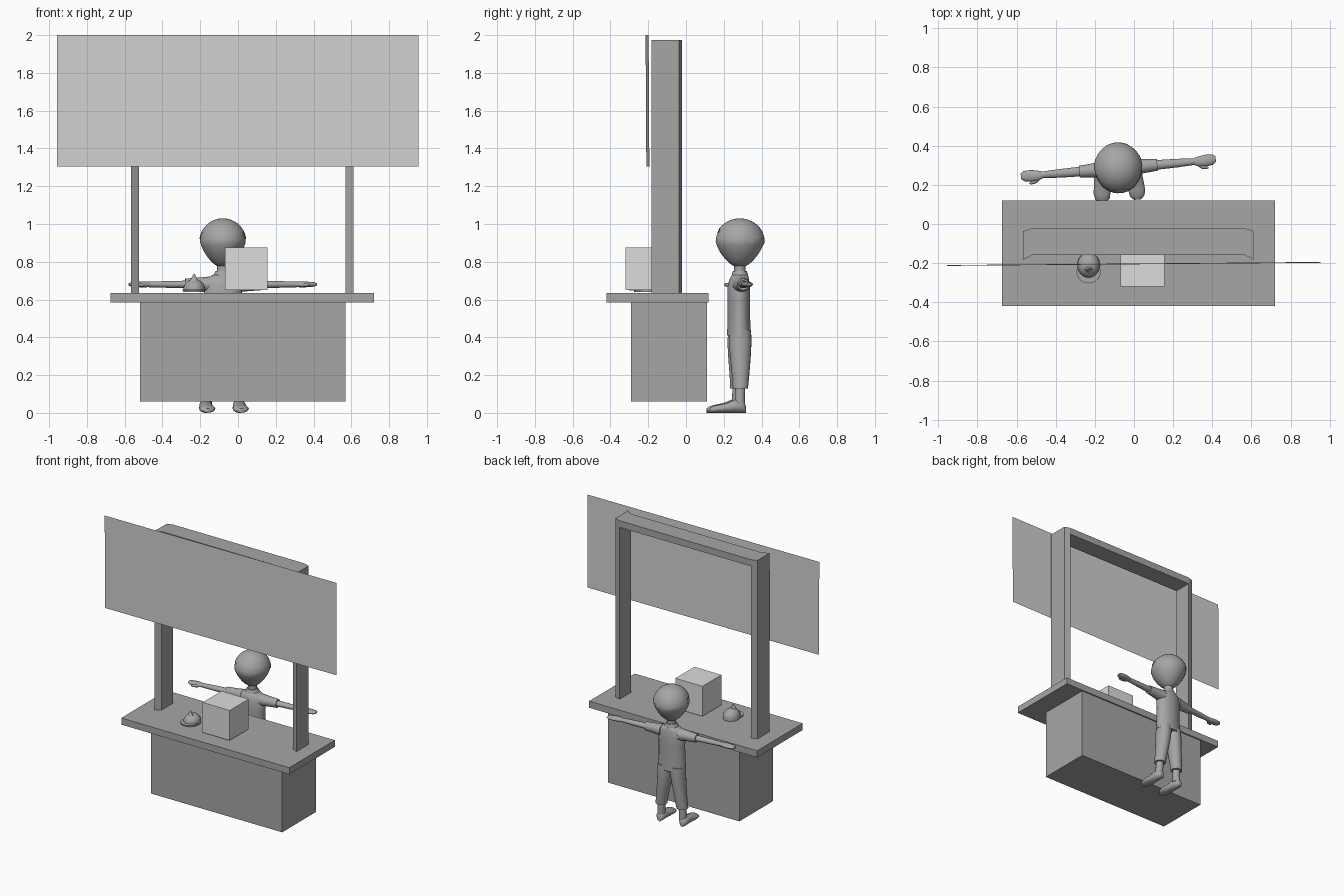
import bpy, bmesh, math
from mathutils import Matrix, Vector

if "Cube" in bpy.data.objects:
    bpy.data.objects.remove(bpy.data.objects["Cube"])


def material(name, v):
    m = bpy.data.materials.new(name)
    m.diffuse_color = (v, v, v, 1)
    m.use_nodes = True
    m.node_tree.nodes["Principled BSDF"].inputs["Base Color"].default_value = m.diffuse_color
    return m


GREY = material("mid_grey", 0.38)
PALE = material("pale_grey", 0.64)
LIGHT = material("light_grey", 0.72)

# the attendant is turned slightly about the vertical
BODY = Matrix.Translation((-0.08, 0.285, 0)) @ Matrix.Rotation(math.radians(5), 4, 'Z')
WORLD = Matrix.Identity(4)


def finish(name, bm, mat, smooth=False, frame=WORLD, angle=50):
    bmesh.ops.recalc_face_normals(bm, faces=bm.faces)
    bmesh.ops.transform(bm, matrix=frame, verts=bm.verts)
    me = bpy.data.meshes.new(name)
    bm.to_mesh(me)
    bm.free()
    me.materials.append(mat)
    ob = bpy.data.objects.new(name, me)
    bpy.context.collection.objects.link(ob)
    if smooth:
        bpy.ops.object.select_all(action='DESELECT')
        ob.select_set(True)
        bpy.context.view_layer.objects.active = ob
        bpy.ops.object.shade_smooth_by_angle(angle=math.radians(angle))
    return ob


def box(name, x, y, z, mat=GREY):
    bm = bmesh.new()
    bmesh.ops.create_cube(bm, size=1)
    for v in bm.verts:
        v.co = Vector([(a + b) / 2 + c * (b - a) for (a, b), c in zip((x, y, z), v.co)])
    return finish(name, bm, mat)


def prism(name, pts, z0, z1, mat=GREY):
    bm = bmesh.new()
    f = bm.faces.new([bm.verts.new((x, y, z0)) for x, y in pts])
    top = bmesh.ops.extrude_face_region(bm, geom=[f])['geom']
    bmesh.ops.translate(bm, vec=(0, 0, z1 - z0),
                        verts=[g for g in top if isinstance(g, bmesh.types.BMVert)])
    return finish(name, bm, mat)


def loft(name, rings, axis='z', frame=BODY, n=20):
    """Elliptical rings (centre x, y, z, radius a, radius b) skinned along an axis."""
    u, w = {'z': ((1, 0, 0), (0, 1, 0)), 'x': ((0, 1, 0), (0, 0, 1)),
            'y': ((1, 0, 0), (0, 0, 1))}[axis]
    u, w = Vector(u), Vector(w)
    bm = bmesh.new()
    loops = []
    for x, y, z, a, b in rings:
        loops.append([bm.verts.new(Vector((x, y, z)) + u * a * math.cos(t) + w * b * math.sin(t))
                      for t in (2 * math.pi * i / n for i in range(n))])
    for p, q in zip(loops, loops[1:]):
        for i in range(n):
            j = (i + 1) % n
            bm.faces.new((p[i], p[j], q[j], q[i]))
    bm.faces.new(loops[0])
    bm.faces.new(loops[-1])
    return finish(name, bm, GREY, True, frame)


# stall: base, counter top and frame
box("stall_base", (-0.52, 0.57), (-0.29, 0.11), (0.06, 0.585))
box("counter_top", (-0.675, 0.72), (-0.42, 0.12), (0.585, 0.635))
for side, xo, xi in (("left", -0.567, -0.523), ("right", 0.612, 0.568)):
    prism(side + "_post", [(xo, -0.183), (xo, -0.037), (xi, -0.022), (xi, -0.16)], 0.635, 1.975)
box("crossbar", (-0.525, 0.57), (-0.158, -0.022), (1.925, 1.975))

# thin sign sheet, slightly turned
bm = bmesh.new()
bm.faces.new([bm.verts.new(p) for p in ((-0.957, -0.21, 1.305), (0.955, -0.194, 1.305),
                                        (0.955, -0.198, 2.0), (-0.957, -0.214, 2.0))])
finish("sign_board", bm, PALE)

# goods box on the counter
box("goods_box", (-0.07, 0.155), (-0.32, -0.095), (0.65, 0.875), LIGHT)

# small cap on the counter: dome, brim and peak
ITEM = Matrix.Translation((-0.232, -0.21, 0))
loft("cap_dome", [(0, 0, 0.64, 0.058, 0.065), (0, 0, 0.665, 0.057, 0.064),
                  (0, 0, 0.685, 0.048, 0.055), (0, 0, 0.70, 0.032, 0.036),
                  (0, 0, 0.706, 0.01, 0.012)], frame=ITEM)
loft("cap_brim", [(0, -0.035, 0.648, 0.062, 0.058), (0, -0.035, 0.656, 0.062, 0.058)], frame=ITEM)
loft("cap_peak", [(0, -0.025, 0.685, 0.034, 0.022), (0, -0.022, 0.71, 0.016, 0.012),
                  (0, -0.02, 0.735, 0.003, 0.003)], frame=ITEM, n=8)


# head and hair share one tapered ball
def ball(r):
    bm = bmesh.new()
    bmesh.ops.create_uvsphere(bm, u_segments=40, v_segments=24, radius=1)
    for v in bm.verts:
        k = 1 + 0.28 * min(v.co.z, 0)
        v.co = Vector((v.co.x * k * r, v.co.y * k * r * 1.06,
                       0.905 + v.co.z * r * (1.12 if v.co.z < 0 else 1)))
    return bm


finish("head", ball(0.121), GREY, True, BODY)
bm = ball(0.125)
cut = []
for f in bm.faces:
    c = f.calc_center_median()
    a = math.atan2(c.x, -c.y)
    if c.z < 0.935 + 0.03 * math.cos(a) + 0.012 * math.cos(5 * a):
        cut.append(f)
bmesh.ops.delete(bm, geom=cut, context='FACES')
finish("hair", bm, GREY, True, BODY)

# neck, collar and shirt
loft("neck", [(0, 0, 0.70, 0.032, 0.03), (0, 0, 0.79, 0.032, 0.03)])
loft("collar", [(0, 0, 0.715, 0.055, 0.046), (0, 0, 0.735, 0.048, 0.042), (0, 0, 0.752, 0.038, 0.036)])
loft("shirt", [(0, -0.005, 0.41, 0.105, 0.063), (0, -0.005, 0.5, 0.099, 0.06),
               (0, -0.005, 0.6, 0.098, 0.06), (0, -0.005, 0.67, 0.104, 0.06),
               (0, -0.003, 0.705, 0.09, 0.052), (0, 0, 0.728, 0.06, 0.044),
               (0, 0, 0.735, 0.03, 0.03)])

# limbs on both sides
for side, s in (("left", -1), ("right", 1)):
    loft(side + "_sleeve", [(s * x, 0, 0.68, a, b) for x, a, b in
                            ((0.07, 0.048, 0.042), (0.13, 0.036, 0.036), (0.2, 0.03, 0.031))], 'x')
    loft(side + "_arm", [(s * x, 0, 0.68, a, b) for x, a, b in
                         ((0.18, 0.025, 0.021), (0.3, 0.022, 0.018), (0.4, 0.016, 0.015))], 'x', n=14)
    loft(side + "_hand", [(s * x, y, 0.68, a, b) for x, y, a, b in
                          ((0.385, 0, 0.016, 0.014), (0.415, -0.002, 0.027, 0.016),
                           (0.45, 0, 0.03, 0.015), (0.485, 0.002, 0.026, 0.012),
                           (0.5, 0.003, 0.014, 0.006))], 'x', n=14)
    loft(side + "_thumb", [(s * x, y, 0.678, a, a) for x, y, a in
                           ((0.4, -0.012, 0.009), (0.425, -0.03, 0.01),
                            (0.45, -0.036, 0.008), (0.46, -0.037, 0.003))], 'x', n=10)
    loft(side + "_trouser_leg", [(s * x, y, z, a, b) for x, y, z, a, b in
                                 ((0.048, 0, 0.44, 0.052, 0.055), (0.05, -0.002, 0.38, 0.052, 0.06),
                                  (0.058, -0.002, 0.3, 0.048, 0.055), (0.072, -0.002, 0.2, 0.043, 0.046),
                                  (0.082, -0.004, 0.13, 0.041, 0.04))])
    loft(side + "_ankle", [(s * 0.082, -0.005, 0.15, 0.027, 0.026),
                           (s * 0.086, -0.008, 0.04, 0.027, 0.028)], n=14)
    loft(side + "_foot", [(s * 0.089 - 0.005, y, b, a, b) for y, a, b in
                          ((0.024, 0.015, 0.02), (0.01, 0.029, 0.032), (-0.03, 0.034, 0.036),
                           (-0.08, 0.039, 0.026), (-0.12, 0.043, 0.022),
                           (-0.15, 0.037, 0.018), (-0.168, 0.018, 0.012))], 'y', n=16)
